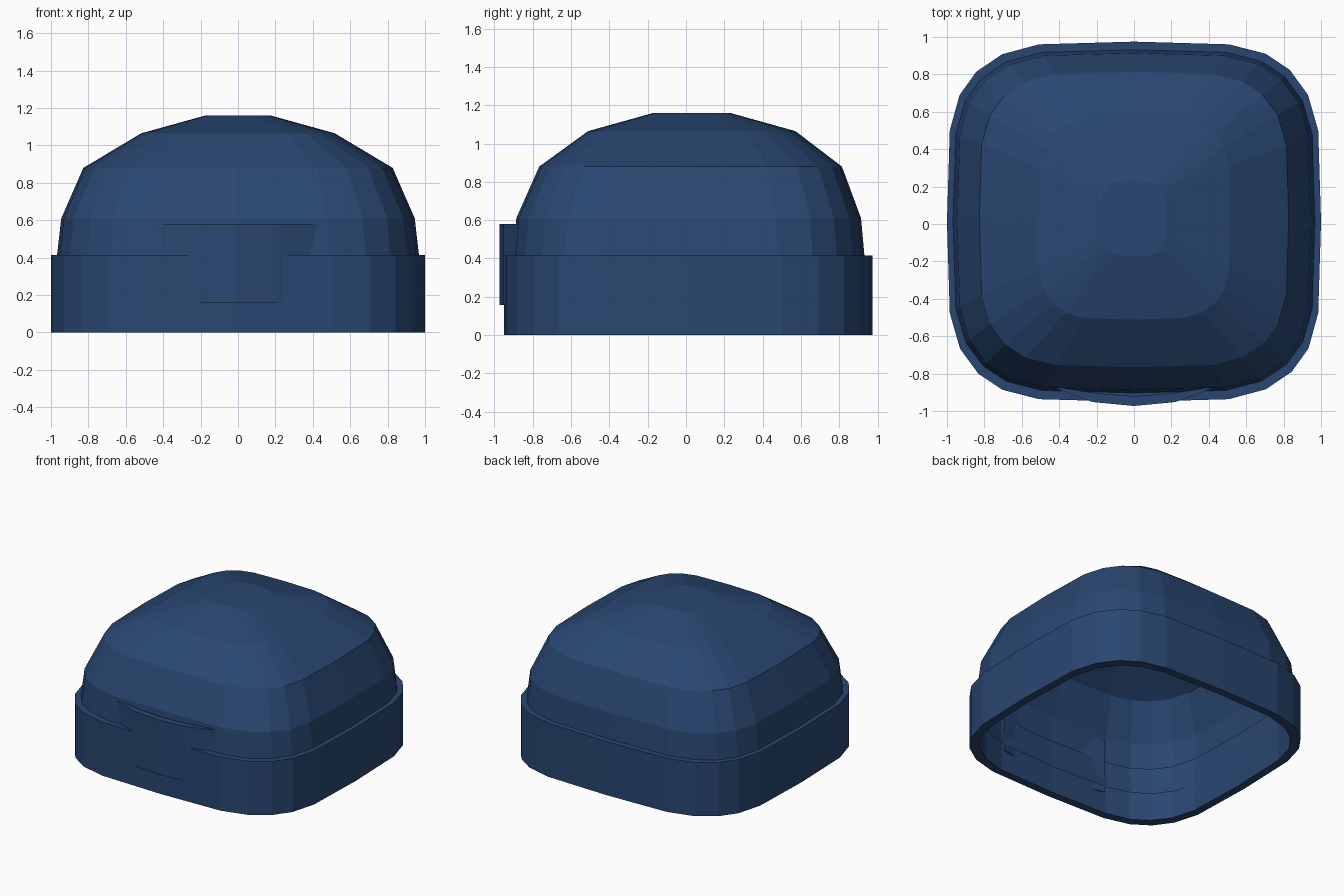
import bpy, bmesh

if "Cube" in bpy.data.objects:
    bpy.data.objects.remove(bpy.data.objects["Cube"])

navy = bpy.data.materials.new("navy_knit")
navy.diffuse_color = (0.022, 0.062, 0.165, 1)
navy.use_nodes = True
navy.node_tree.nodes["Principled BSDF"].inputs["Base Color"].default_value = navy.diffuse_color

# rounded-square cross-section, one quadrant from +x to just before +y
QUAD = [(1, 0), (.985, .507), (.93, .705), (.833, .843), (.703, .933), (.507, .985)]


def section(rx, ry, cy, z, corner=1.0):
    """24-point ring; corner < 1 pulls the corners inward."""
    pts, quad = [], list(QUAD)
    for _ in range(4):
        for i, (x, y) in enumerate(quad):
            k = corner if i in (2, 3, 4) else (1 + corner) / 2 if i in (1, 5) else 1
            pts.append((x * rx * k, y * ry * k + cy, z))
        quad = [(-y, x) for x, y in quad]
    return pts


def loft(name, rings, start=True, end=True, closed=False):
    """Skin a list of rings, with optional caps, or closed into a band."""
    bm = bmesh.new()
    vr = [[bm.verts.new(p) for p in r] for r in rings]
    n = len(vr[0])
    pairs = list(zip(vr, vr[1:]))
    if closed:
        pairs.append((vr[-1], vr[0]))
    for a, b in pairs:
        for i in range(n):
            j = (i + 1) % n
            bm.faces.new((a[i], a[j], b[j], b[i]))
    if start:
        bm.faces.new(vr[0][::-1])
    if end:
        bm.faces.new(vr[-1])
    if closed or start:
        bmesh.ops.recalc_face_normals(bm, faces=bm.faces)
    me = bpy.data.meshes.new(name)
    bm.to_mesh(me)
    bm.free()
    me.materials.append(navy)
    ob = bpy.data.objects.new(name, me)
    bpy.context.collection.objects.link(ob)
    return ob


# domed crown: a thin shell, open at the bottom and tucked into the cuff
loft("crown", [
    section(.950, .905, .025, .20, .98),
    section(.968, .918, .014, .41),
    section(.945, .900, .014, .61),
    section(.827, .790, .024, .88),
    section(.517, .541, .030, 1.065),
    section(.175, .200, .030, 1.16),
], start=False)

# folded cuff: a closed band
loft("cuff", [
    section(1.0, .963, .012, 0),
    section(1.0, .963, .012, .415),
    section(.94, .903, .012, .415),
    section(.94, .903, .012, 0),
], start=False, end=False, closed=True)

# curved front patch, its back buried in the cuff and crown
front = [(-.46, -.865), (-.22, -.952), (0, -.973), (.22, -.952), (.46, -.865)]
back = [(.2, -.905), (0, -.92), (-.2, -.905)]
loft("front_patch", [[(x, y, z) for x, y in front + back] for z in (.158, .58)])
